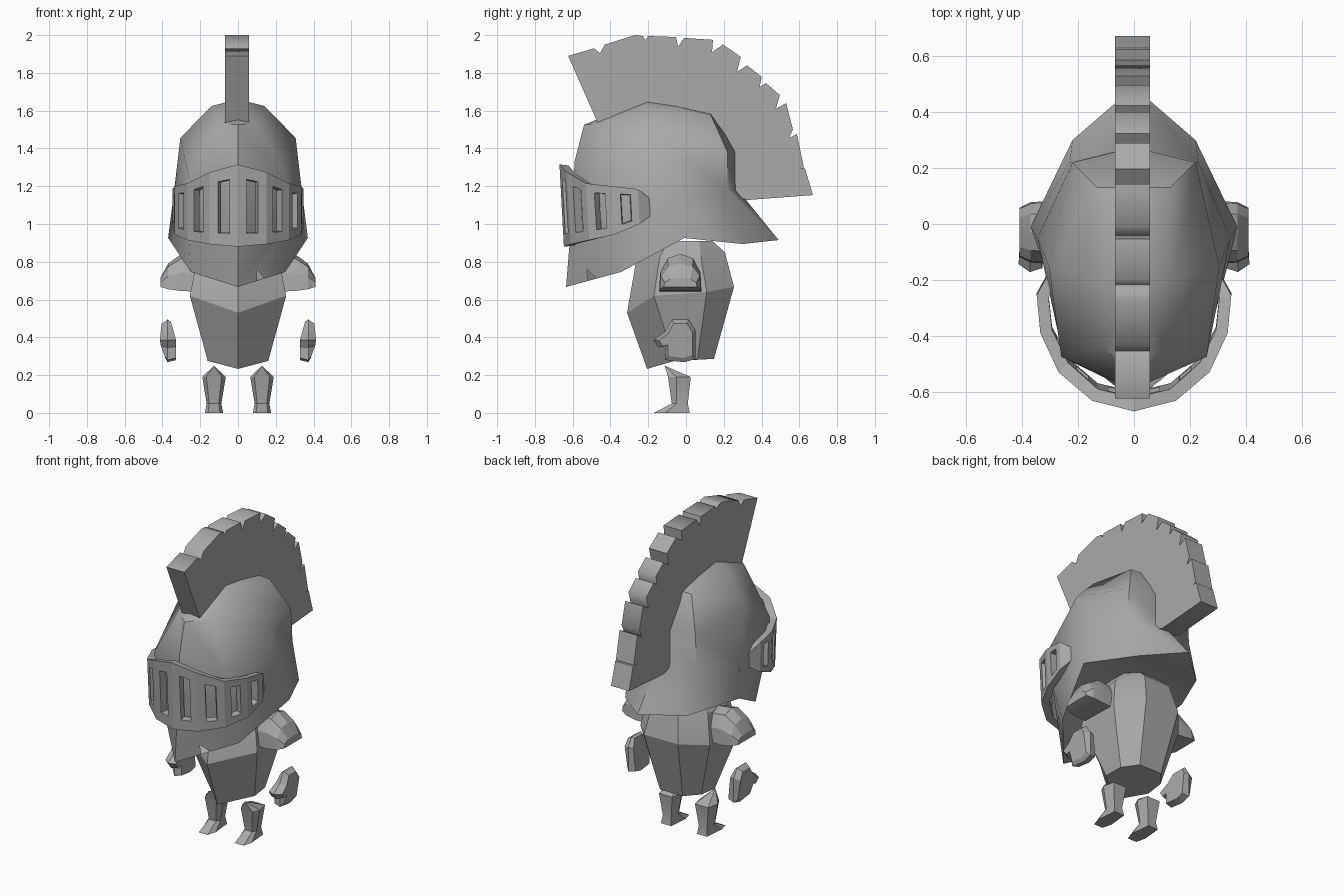
import bpy, bmesh
from mathutils import Vector

if "Cube" in bpy.data.objects:
    bpy.data.objects.remove(bpy.data.objects["Cube"])

steel = bpy.data.materials.new("steel_grey")
steel.diffuse_color = (0.4, 0.4, 0.4, 1)
steel.use_nodes = True
steel.node_tree.nodes["Principled BSDF"].inputs["Base Color"].default_value = steel.diffuse_color


def finish(name, bm, angle=0.45):
    """Turn a bmesh into a shaded object."""
    bmesh.ops.recalc_face_normals(bm, faces=bm.faces)
    me = bpy.data.meshes.new(name)
    bm.to_mesh(me)
    bm.free()
    me.materials.append(steel)
    ob = bpy.data.objects.new(name, me)
    bpy.context.collection.objects.link(ob)
    bpy.ops.object.select_all(action='DESELECT')
    ob.select_set(True)
    bpy.context.view_layer.objects.active = ob
    bpy.ops.object.shade_smooth_by_angle(angle=angle)
    return ob


def loft(bm, rings, caps=(True, True)):
    """Bridge closed rings of equal point count."""
    vs = [[bm.verts.new(p) for p in r] for r in rings]
    n = len(vs[0])
    for a, b in zip(vs, vs[1:]):
        for i in range(n):
            j = (i + 1) % n
            bm.faces.new((a[i], a[j], b[j], b[i]))
    if caps[0]:
        bm.faces.new(vs[0])
    if caps[1]:
        bm.faces.new(vs[-1])
    return vs


def full(half):
    """Complete a half ring whose points with x = 0 lie on the mirror plane."""
    return half + [(-x, y, z) for x, y, z in reversed(half) if x > 0]


# Helmet: crown, brow, cheek and rim rings, front to back
bm = bmesh.new()
rows = [
    [(0, -.54, 1.525), (.11, -.44, 1.535), (.14, -.2, 1.625), (.13, .13, 1.58), (0, .13, 1.585)],
    [(0, -.59, 1.33), (.26, -.475, 1.24), (.305, -.15, 1.456), (.22, .22, 1.38), (0, .275, 1.38)],
    [(0, -.6, 1.1), (.265, -.42, 1.0), (.345, -.05, 1.12), (.23, .22, 1.18), (0, .275, 1.18)],
    [(0, -.635, .667), (.25, -.344, .746), (.37, -.01, .926), (.22, .30, .894), (0, .49, .915)],
]
vs = loft(bm, [full(r) for r in rows], caps=(False, False))
peak = bm.verts.new((0, -.21, 1.66))
for i in range(8):
    bm.faces.new((vs[0][i], vs[0][(i + 1) % 8], peak))
# small nick in the chin rim
old = next(f for f in bm.faces if {vs[2][0], vs[2][1], vs[3][0], vs[3][1]} == set(f.verts))
rim_edge = bm.edges.get((vs[3][0], vs[3][1]))
bmesh.ops.delete(bm, geom=[old], context='FACES_ONLY')
bm.edges.remove(rim_edge)
nick = [bm.verts.new(p) for p in ((.14, -.472, .711), (.10, -.525, .76), (.10, -.519, .699))]
bm.faces.new([vs[2][0], vs[2][1], vs[3][1]] + nick + [vs[3][0]])
# underside closing the rim
r = vs[3]
for ids in ((0, 1, 7), (1, 2, 6, 7), (2, 3, 5, 6), (3, 4, 5)):
    bm.faces.new([r[i] for i in ids])
finish("helmet", bm, 0.75)

# Crest: notched fan profile extruded sideways
crest = [(-.465, 1.53), (-.624, 1.89), (-.487, 1.93), (-.455, 1.905), (-.43, 1.95), (-.27, 2.0),
         (-.228, 1.995), (-.217, 1.973), (-.2, 1.995), (-.053, 1.99), (-.042, 1.937), (-.01, 1.985),
         (.143, 1.975), (.138, 1.91), (.196, 1.95), (.29, 1.885), (.27, 1.805), (.323, 1.84),
         (.40, 1.78), (.39, 1.725), (.423, 1.746), (.497, 1.683), (.476, 1.61), (.53, 1.64),
         (.566, 1.5), (.545, 1.455), (.587, 1.476), (.624, 1.3), (.593, 1.296), (.63, 1.295),
         (.672, 1.153), (.323, 1.127), (.23, 1.16), (.23, 1.35), (.1, 1.53), (-.2, 1.6)]
bm = bmesh.new()
loft(bm, [[(x, y, z) for y, z in crest] for x in (-.068, .058)])
finish("crest", bm, 1.2)

# Visor: thick curved band with one slot cut through each panel
outer = [(0, -.67, 1.315, .88), (.15, -.632, 1.275, .893), (.27, -.53, 1.215, .915),
         (.335, -.39, 1.2, .945), (.348, -.255, 1.185, 1.0), (.31, -.185, 1.13, 1.05)]
inner = [(0, -.622), (.13, -.59), (.235, -.497), (.293, -.38), (.305, -.265), (.285, -.2)]
sections = []
for (x, y, t, b), (ix, iy) in zip(outer, inner):
    sections.append([Vector(p) for p in ((x, y * .965, b), (x, y, t), (ix, iy, t - .005), (ix, iy * .965, b + .005))])
sections = [[Vector((-p.x, p.y, p.z)) for p in s] for s in reversed(sections[1:])] + sections
bm = bmesh.new()
cols = [[bm.verts.new(p) for p in s] for s in sections]
bm.faces.new(cols[0])
bm.faces.new(cols[-1])
for i, (a, b) in enumerate(zip(cols, cols[1:])):
    bm.faces.new((a[1], b[1], b[2], a[2]))
    bm.faces.new((a[0], b[0], b[3], a[3]))
    holes = []
    for lo, hi in ((0, 1), (3, 2)):
        frame = [a[lo], b[lo], b[hi], a[hi]]
        if i in (0, 9):
            bm.faces.new(frame)
            continue
        p = [v.co for v in frame]
        hole = []
        for u, v in ((.3, .16), (.7, .16), (.7, .84), (.3, .84)):
            hole.append(bm.verts.new(p[0].lerp(p[1], u).lerp(p[3].lerp(p[2], u), v)))
        for k in range(4):
            m = (k + 1) % 4
            bm.faces.new((frame[k], frame[m], hole[m], hole[k]))
        holes.append(hole)
    if holes:
        h, g = holes
        for k in range(4):
            m = (k + 1) % 4
            bm.faces.new((h[k], h[m], g[m], g[k]))
finish("visor", bm, 0.3)

# Body: faceted barrel with a front ridge and a flat back
bm = bmesh.new()
loft(bm, [full(h) for h in [
    [(0, -.2, .91), (.14, -.1, .91), (.14, .07, .91), (.07, .14, .91)],
    [(0, -.265, .80), (.215, -.14, .82), (.21, .08, .82), (.09, .206, .85)],
    [(0, -.312, .53), (.255, -.17, .62), (.245, .11, .64), (.12, .254, .667)],
    [(0, -.206, .233), (.16, -.06, .275), (.15, .06, .282), (.08, .148, .286)],
]])
finish("body", bm, 0.4)

hand_outline = [(-.075, .495), (.015, .495), (.05, .44), (.05, .285), (-.01, .268), (-.11, .28),
                (-.11, .355), (-.145, .345), (-.172, .385), (-.11, .43)]
for side, label in ((1, "right"), (-1, "left")):
    # Shoulder plate: arched sections with a rounded outer end
    bm = bmesh.new()
    rings = []
    for x, w, zt, zb in ((.2, .108, .83, .642), (.30, .112, .842, .645),
                         (.37, .108, .79, .655), (.41, .088, .715, .667)):
        h = zt - zb
        rings.append([(side * x, y - .03, z) for y, z in (
            (-w, zb), (-w * .95, zb + h * .5), (-w * .6, zt - h * .12), (0, zt),
            (w * .6, zt - h * .12), (w * .95, zb + h * .5), (w, zb))])
    loft(bm, rings)
    finish(label + "_shoulder_plate", bm, 0.4)

    # Hand: mitten outline with a thumb, tapered on top inside and below outside
    bm = bmesh.new()
    rings = []
    for x, s, top_in, low_in in ((.328, .9, .3, 0), (.372, 1, 0, 0), (.413, .8, -.1, .35)):
        ring = []
        for y, z in hand_outline:
            z = .382 + (z - .382) * s
            px = x + max(0, z - .39) * top_in - max(0, .37 - z) * low_in
            ring.append((side * px, -.03 + (y + .03) * s, z))
        rings.append(ring)
    loft(bm, rings)
    finish(label + "_hand", bm, 0.4)

    # Leg: pointed top, narrow ankle, boot with a broad toe
    bm = bmesh.new()
    rings = []
    for z, w, yf, ys, yb in ((0, .048, -.17, -.11, .02), (.05, .039, -.075, -.05, .01),
                             (.19, .062, -.095, -.05, .025)):
        rings.append([(side * .127 + a * w, y, z) for a, y in (
            (-.65, yf), (.65, yf), (1, ys), (.75, yb), (-.75, yb), (-1, ys))])
    vs = loft(bm, rings, caps=(True, False))
    tip = bm.verts.new((side * .127, -.113, .25))
    for i in range(6):
        bm.faces.new((vs[-1][i], vs[-1][(i + 1) % 6], tip))
    finish(label + "_leg", bm, 0.5)
